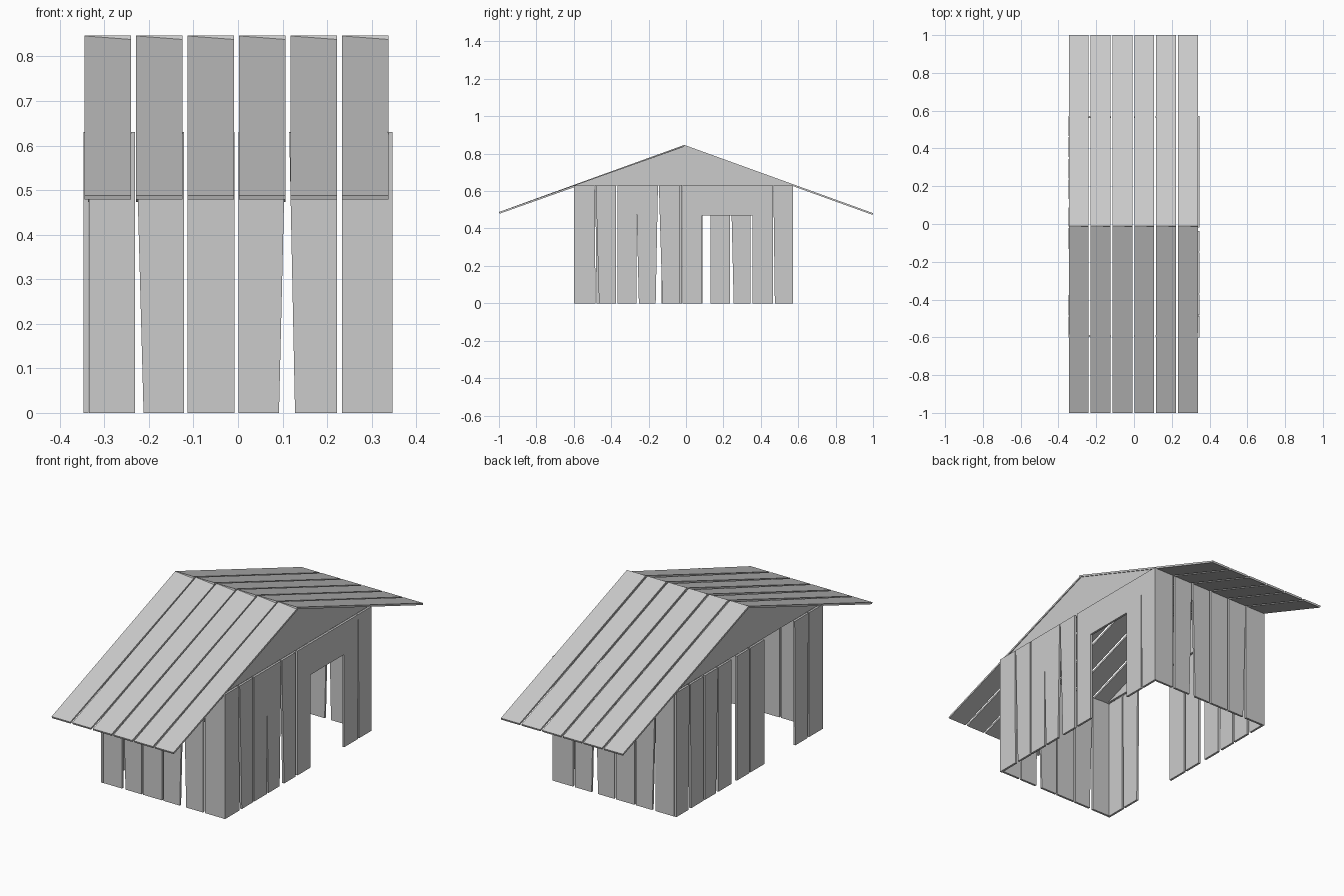
import bpy, bmesh
from mathutils import Vector

wood = bpy.data.materials.new("pale_grey_wood")
wood.diffuse_color = (0.6, 0.6, 0.6, 1)


def slab(name, outline, offset):
    """Flat board: a polygon outline pushed along an offset vector."""
    bm = bmesh.new()
    near = [bm.verts.new(p) for p in outline]
    far = [bm.verts.new(Vector(p) + Vector(offset)) for p in outline]
    bm.faces.new(near)
    bm.faces.new(far[::-1])
    n = len(near)
    for i in range(n):
        j = (i + 1) % n
        bm.faces.new((near[j], near[i], far[i], far[j]))
    bmesh.ops.recalc_face_normals(bm, faces=bm.faces)
    mesh = bpy.data.meshes.new(name)
    bm.to_mesh(mesh)
    bm.free()
    mesh.materials.append(wood)
    ob = bpy.data.objects.new(name, mesh)
    bpy.context.collection.objects.link(ob)
    return ob


WALL_TOP = 0.63
T = 0.011

# Front and back wall planks: bottom left, bottom right, top left, top right
end_planks = [(-0.335, -0.231, -0.335, -0.231), (-0.212, -0.121, -0.229, -0.121),
              (-0.113, -0.008, -0.113, -0.008), (0.001, 0.092, 0.001, 0.107),
              (0.128, 0.222, 0.115, 0.222), (0.233, 0.338, 0.233, 0.338)]
for wall, y in (("front", -0.598), ("back", 0.562)):
    for a, b, c, d in end_planks:
        slab(wall + "_wall_plank",
             [(a, y, 0), (b, y, 0), (d, y, WALL_TOP), (c, y, WALL_TOP)], (0, T, 0))

# Side wall planks, each side leaving its own doorway
right_planks = [(-0.6, -0.484, -0.6, -0.488), (-0.465, -0.374, -0.482, -0.374),
                (-0.367, -0.264, -0.367, -0.264), (-0.252, -0.162, -0.267, -0.15),
                (-0.126, -0.036, -0.145, -0.036), (-0.018, 0.086, -0.018, 0.086),
                (0.355, 0.465, 0.355, 0.465), (0.475, 0.573, 0.467, 0.573)]
left_planks = [(-0.6, -0.49, -0.6, -0.49), (-0.478, -0.38, -0.485, -0.375),
               (-0.132, -0.022, -0.132, -0.022), (-0.012, 0.088, -0.012, 0.088),
               (0.132, 0.235, 0.132, 0.235), (0.255, 0.345, 0.24, 0.345),
               (0.355, 0.455, 0.355, 0.46), (0.475, 0.573, 0.467, 0.573)]
for wall, x, planks in (("right", 0.336, right_planks), ("left", -0.347, left_planks)):
    for a, b, c, d in planks:
        slab(wall + "_wall_plank",
             [(x, a, 0), (x, b, 0), (x, d, WALL_TOP), (x, c, WALL_TOP)], (T, 0, 0))

# Board above the right doorway
slab("door_header", [(0.336, 0.086, 0.47), (0.336, 0.355, 0.47),
                     (0.336, 0.355, WALL_TOP), (0.336, 0.086, WALL_TOP)], (T, 0, 0))

# Triangular gables, slightly inset behind the side walls
for x in (-0.334, 0.323):
    slab("gable", [(x, -0.585, 0.629), (x, 0.57, 0.629), (x, -0.01, 0.838)], (T, 0, 0))

# Roof planks: six per slope, with a slightly sagging ridge corner at the front
for i in range(6):
    x0 = -0.345 + i * 0.1156
    x1 = x0 + 0.105
    slab("front_roof_plank",
         [(x0, -1, 0.488), (x1, -1, 0.488), (x1, -0.008, 0.840), (x0, -0.008, 0.847)],
         (0, 0.003, -0.009))
    slab("back_roof_plank",
         [(x0, -0.01, 0.847), (x1, -0.01, 0.847), (x1, 1, 0.482), (x0, 1, 0.482)],
         (0, -0.003, -0.009))
